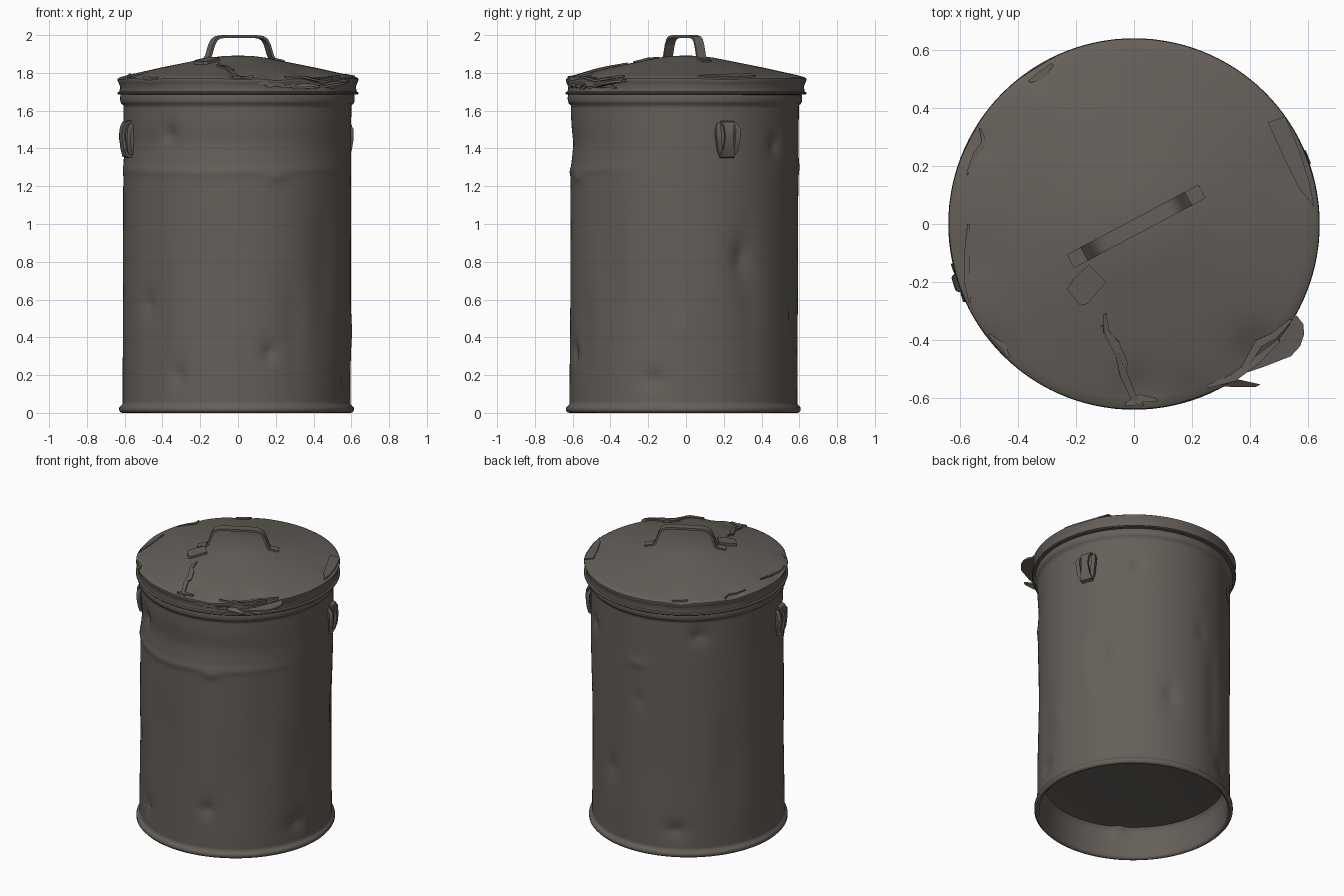
import bpy, bmesh, math
from math import sin, cos, radians, exp, hypot
from mathutils import Vector

if "Cube" in bpy.data.objects:
    bpy.data.objects.remove(bpy.data.objects["Cube"])

metal = bpy.data.materials.new("dull_brown_metal")
metal.diffuse_color = (0.13, 0.115, 0.1, 1)
metal.use_nodes = True
metal.node_tree.nodes["Principled BSDF"].inputs["Base Color"].default_value = metal.diffuse_color


def finish(bm, name, angle=40):
    bmesh.ops.recalc_face_normals(bm, faces=bm.faces[:])
    me = bpy.data.meshes.new(name)
    bm.to_mesh(me)
    bm.free()
    me.materials.append(metal)
    ob = bpy.data.objects.new(name, me)
    bpy.context.collection.objects.link(ob)
    bpy.ops.object.select_all(action='DESELECT')
    ob.select_set(True)
    bpy.context.view_layer.objects.active = ob
    bpy.ops.object.shade_smooth_by_angle(angle=radians(angle))
    return ob


def lathe(name, profile, warp, segs=120, step=0.03, angle=40):
    """Revolve an (r, z) profile, subdividing long spans, then warp each point."""
    pts = [profile[0]]
    for (r0, z0), (r1, z1) in zip(profile, profile[1:]):
        n = max(1, round(hypot(r1 - r0, z1 - z0) / step))
        pts += [(r0 + (r1 - r0) * i / n, z0 + (z1 - z0) * i / n) for i in range(1, n + 1)]
    bm = bmesh.new()
    rings = [[bm.verts.new(warp(r, z, 2 * math.pi * k / segs)) for k in range(segs)] for r, z in pts]
    for a, b in zip(rings, rings[1:]):
        for k in range(segs):
            j = (k + 1) % segs
            bm.faces.new((a[k], a[j], b[j], b[k]))
    bmesh.ops.remove_doubles(bm, verts=bm.verts[:], dist=1e-4)
    return finish(bm, name, angle)


def wrap(a):
    return (a + math.pi) % (2 * math.pi) - math.pi


# Dents in the wall: azimuth in degrees, height, width, height spread, depth
WALL_DENTS = [(-127, 1.47, .04, .05, .025), (-142, .58, .04, .06, .02), (-121, .2, .04, .06, .02),
              (-73, .32, .035, .05, .025), (-16, .18, .06, .05, .02), (30, .82, .05, .1, .025),
              (52, 1.42, .04, .05, .022), (132, 1.52, .045, .05, .022), (95, 1.05, .04, .06, .01),
              (73, .52, .045, .08, .02), (117, .18, .06, .05, .022), (-70, 1.25, .05, .02, -.013),
              (0, .43, .06, .1, -.008), (93, 1.3, .06, .03, -.008)]
# Long shallow flutes running up the wall
FLUTES = [(-40, .8, .1, .35, .01), (-100, .7, .1, .3, .006), (150, .6, .1, .35, .01), (105, .6, .06, .35, .01),
          (-60, .45, .07, .25, .008), (-15, .5, .08, .3, .008), (35, .6, .08, .4, .008), (-135, .5, .09, .35, .008)]


def wall_warp(r, z, a):
    # Slightly pushed-in band below the lid, with a ridge under it, on the front
    m = max(0, cos(a + radians(105))) ** .7
    if .045 < z < 1.63:
        r += m * (.007 * exp(-((z - 1.27 - .02 * abs(sin(a + 1.9))) / .022) ** 2)
                  - .012 * exp(-((z - 1.42) / .09) ** 2))
        for d, h, w, s, depth in WALL_DENTS:
            q = hypot(wrap(a - radians(d)) * .6 / w, (z - h) / s)
            r -= depth * exp(-q ** 1.4)
        for d, h, w, s, depth in FLUTES:
            r -= depth * exp(-(wrap(a - radians(d)) * .6 / w) ** 2 - ((z - h) / s) ** 2)
    k = .4 + .6 * max(0, 1 - z / 1.65)
    return (r * cos(a) - .008 * k, r * sin(a) - .014 * k, z)


# Body wall with rolled foot, rolled top lip, and a recessed floor
lathe("can_body", [(.57, .215), (.582, .2), (.588, .17), (.59, .012), (.602, 0), (.612, .002), (.621, .012),
                   (.621, .028), (.612, .038), (.603, .046), (.603, 1.628), (.614, 1.636), (.62, 1.65),
                   (.621, 1.67), (.617, 1.69)], wall_warp, 160, .016, 60)
lathe("can_floor", [(0, .235), (.3, .231), (.5, .222), (.575, .213)], wall_warp, 64, .1)

# Lid dents: x, y, size, depth pressed down
LID_DENTS = [(.43, -.45, .09, .025), (.2, -.58, .07, .012), (.02, -.57, .07, .014), (.56, .2, .09, .008),
             (-.58, -.12, .09, .008), (-.33, .53, .06, .012), (-.47, -.43, .06, .01), (-.54, .28, .06, .01)]
LID_TOP = [(0, 1.892), (.08, 1.889), (.15, 1.88), (.4, 1.83), (.58, 1.79), (.625, 1.778)]


def press(x, y):
    return sum(d * exp(-((x - u) ** 2 + (y - v) ** 2) / s ** 2) for u, v, s, d in LID_DENTS)


def lid_height(x, y):
    r = min(hypot(x, y), .6249)
    for (r0, z0), (r1, z1) in zip(LID_TOP, LID_TOP[1:]):
        if r <= r1:
            return z0 + (z1 - z0) * (r - r0) / (r1 - r0) - press(x, y)


def lid_warp(r, z, a):
    x, y = r * cos(a), r * sin(a)
    if z > 1.705:
        p = press(x, y)
        z -= p * min(1, (z - 1.705) / .06)
        x, y = x * (1 - p * .4), y * (1 - p * .4)
    return (x, y, z)


lathe("lid", [(.605, 1.684), (.634, 1.685), (.639, 1.69), (.636, 1.697), (.627, 1.701), (.625, 1.73),
              (.634, 1.752), (.638, 1.762), (.637, 1.77)] + LID_TOP[::-1], lid_warp)


def strap(name, path, across, width, thick):
    """Sweep a flat rectangular section along a path; width can vary per point."""
    bm = bmesh.new()
    path = [Vector(p) for p in path]
    across = Vector(across).normalized()
    rings = []
    for i, p in enumerate(path):
        t = (path[min(i + 1, len(path) - 1)] - path[max(i - 1, 0)]).normalized()
        n = t.cross(across).normalized() * thick / 2
        w = across * (width[i] if isinstance(width, list) else width) / 2
        rings.append([bm.verts.new(p + c) for c in (w + n, -w + n, -w - n, w - n)])
    for a, b in zip(rings, rings[1:]):
        for k in range(4):
            bm.faces.new((a[k], a[(k + 1) % 4], b[(k + 1) % 4], b[k]))
    bm.faces.new(rings[0])
    bm.faces.new(rings[-1][::-1])
    return finish(bm, name, 35)


# Bent strap handle on top of the lid
ua = radians(28)
half = [(.255, 1.861), (.2, 1.872), (.186, 1.89), (.168, 1.945), (.152, 1.974), (.13, 1.988), (.09, 1.993)]
outline = [(-u, z) for u, z in half] + half[::-1]
strap("lid_handle", [(.008 + u * cos(ua), -.008 + u * sin(ua), z) for u, z in outline],
      (-sin(ua), cos(ua), 0), .052, .014)

# Side grips: back plate, bulging middle strap and two curved cheeks
for side, deg in (("right", 21.5), ("left", 198)):
    a = radians(deg)
    out, tan = Vector((cos(a), sin(a), 0)), Vector((-sin(a), cos(a), 0))

    def at(o, t, z):
        return out * o + tan * t + Vector((-.004, -.007, z))
    strap(side + "_grip_plate", [at(.6, 0, z) for z in (1.37, 1.45, 1.53)], tan, [.08, .105, .11], .02)
    strap(side + "_grip_middle", [at(o, 0, z) for o, z in
          ((.6, 1.355), (.62, 1.36), (.634, 1.4), (.642, 1.46), (.638, 1.51), (.625, 1.535), (.6, 1.54))],
          tan, [.08, .08, .06, .045, .055, .07, .07], .014)
    for s in (-1, 1):
        strap(side + "_grip_cheek", [at(o, s * t, z) for o, t, z in
              ((.602, .036, 1.365), (.618, .044, 1.39), (.625, .053, 1.45), (.623, .056, 1.5), (.602, .048, 1.53))],
              tan, [.015, .025, .028, .028, .015], .022)


def crease(name, pts, width, lift=.004):
    """Thin tapering ridge of torn metal lying on the lid."""
    path = [(x, y, lid_height(x, y) + lift) for x, y in pts]
    d = Vector(path[-1]) - Vector(path[0])
    n = len(pts)
    strap(name, path, (-d.y, d.x, 0), [width * (.35 + .65 * sin(math.pi * i / (n - 1))) for i in range(n)], .012)


# Torn ridges across the lid
crease("front_crease", [(-.1, -.31), (-.095, -.37), (-.05, -.45), (-.035, -.52), (0, -.6), (.03, -.625)], .028)
crease("front_crease_branch", [(-.11, -.35), (-.06, -.41), (-.03, -.48), (-.03, -.5)], .02)
crease("front_rim_fold", [(.08, -.605), (.02, -.6), (0, -.61), (-.03, -.62)], .03)
crease("corner_crease", [(.36, -.52), (.4, -.46), (.43, -.41), (.48, -.385), (.54, -.33)], .03, .006)
crease("corner_crease_low", [(.25, -.56), (.34, -.53), (.42, -.47), (.5, -.4)], .03, .004)
crease("left_crease", [(-.53, .33), (-.515, .28), (-.545, .24), (-.575, .17)], .02, .001)
crease("left_rim_fold", [(-.57, 0), (-.575, -.1), (-.575, -.2), (-.565, -.27)], .02, .001)
crease("back_fold", [(-.28, .55), (-.32, .51), (-.36, .49)], .03, .002)
crease("front_left_fold", [(-.5, -.38), (-.45, -.42), (-.43, -.46)], .02, .001)


def plate(name, pts, thick):
    """Flat outline of 3D points with a small thickness."""
    bm = bmesh.new()
    f = bm.faces.new([bm.verts.new(p) for p in pts])
    g = bmesh.ops.extrude_face_region(bm, geom=[f])
    for v in g["geom"]:
        if isinstance(v, bmesh.types.BMVert):
            v.co.z += thick
    return finish(bm, name, 30)


def on_lid(pts, lift):
    return [(x, y, lid_height(x, y) + lift) for x, y in pts]


# Loose flap by the handle, pressed panel on the right, torn rim at the front right
plate("small_flap", on_lid([(-.23, -.225), (-.21, -.19), (-.155, -.14), (-.095, -.2), (-.16, -.275),
                            (-.185, -.28)], 0), .016)
plate("right_panel", on_lid([(.46, .35), (.52, .37), (.57, .25), (.605, .14), (.62, .06), (.57, .12),
                             (.52, .22)], 0), .008)
plate("torn_rim_flap", [(.36, -.52, 1.715), (.45, -.49, 1.72), (.54, -.455, 1.735), (.572, -.42, 1.742),
                        (.585, -.38, 1.748), (.583, -.345, 1.75), (.56, -.315, 1.755), (.45, -.38, 1.74)], .012)
plate("torn_rim_sliver", [(.25, -.555, 1.72), (.36, -.535, 1.735), (.435, -.552, 1.725), (.42, -.56, 1.72),
                          (.33, -.56, 1.715)], .01)
# Crumpled strips on the front right skirt
for i, (a0, a1, z0, z1) in enumerate([(-80, -66, 1.745, 1.73), (-68, -48, 1.725, 1.74), (-60, -36, 1.75, 1.725)]):
    path = []
    for k in range(6):
        a = radians(a0 + (a1 - a0) * k / 5)
        r = .623 + .008 * (k % 2)
        path.append((r * cos(a), r * sin(a), z0 + (z1 - z0) * k / 5 + .006 * sin(k * 2.3)))
    strap("skirt_crumple_%d" % i, path, (0, 0, 1), [.008, .02, .026, .018, .022, .006], .014)
